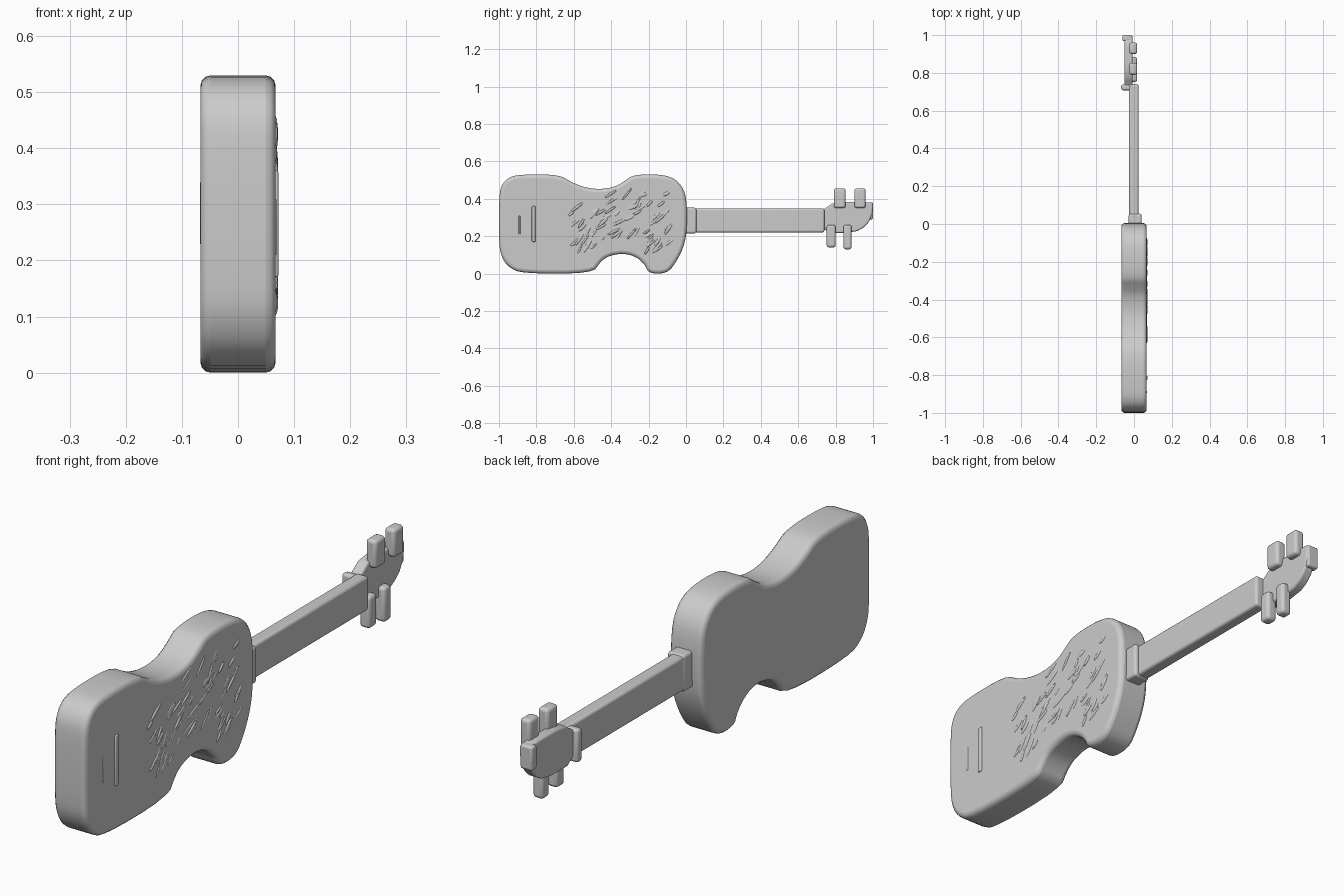
import bpy, bmesh, math, random
from mathutils import Matrix, Vector

cube = bpy.data.objects.get("Cube")
if cube:
    bpy.data.objects.remove(cube, do_unlink=True)

grey = bpy.data.materials.new("plain grey")
grey.use_nodes = True
COLOUR = (0.6, 0.6, 0.6, 1)
grey.diffuse_color = COLOUR
grey.node_tree.nodes["Principled BSDF"].inputs["Base Color"].default_value = COLOUR


def finish(bm, name, bevel=0.0, segments=3):
    """Turn a bmesh into a grey, smooth-shaded object with rounded rims."""
    bmesh.ops.recalc_face_normals(bm, faces=bm.faces)
    mesh = bpy.data.meshes.new(name)
    bm.to_mesh(mesh)
    bm.free()
    mesh.materials.append(grey)
    obj = bpy.data.objects.new(name, mesh)
    bpy.context.collection.objects.link(obj)
    if bevel:
        mod = obj.modifiers.new("rounded rim", 'BEVEL')
        mod.width, mod.segments = bevel, segments
        mod.limit_method, mod.angle_limit = 'ANGLE', math.radians(50)
        mod.use_clamp_overlap = False
    bpy.ops.object.select_all(action='DESELECT')
    obj.select_set(True)
    bpy.context.view_layer.objects.active = obj
    bpy.ops.object.shade_smooth_by_angle(angle=math.radians(40))
    return obj


def soften(points, rounds):
    """Cut the corners of a closed outline, keeping its straight runs."""
    for _ in range(rounds):
        cut = []
        for a, b in zip(points, points[1:] + points[:1]):
            a, b = Vector(a), Vector(b)
            cut += [a.lerp(b, 0.25), a.lerp(b, 0.75)]
        points = cut
    return points


def slab(name, outline, x0, x1, bevel, rounds=2):
    """Extrude a (y, z) outline across the thickness x0..x1."""
    bm = bmesh.new()
    face = bm.faces.new([bm.verts.new((x0, y, z)) for y, z in soften(outline, rounds)])
    side = bmesh.ops.extrude_face_region(bm, geom=[face])["geom"]
    bmesh.ops.translate(bm, vec=(x1 - x0, 0, 0),
                        verts=[v for v in side if isinstance(v, bmesh.types.BMVert)])
    return finish(bm, name, bevel)


def block(name, x, y, z, bevel):
    """Rounded box given by its (low, high) ranges."""
    bm = bmesh.new()
    bmesh.ops.create_cube(bm, size=1)
    for v in bm.verts:
        for i, (lo, hi) in enumerate((x, y, z)):
            v.co[i] = hi if v.co[i] > 0 else lo
    return finish(bm, name, bevel)


# Body: waisted outline with a deep lower cutaway
body = [(-1, .417), (-.985, .475), (-.95, .513), (-.89, .53), (-.68, .53),
        (-.61, .487), (-.54, .46), (-.46, .45), (-.38, .463), (-.33, .493),
        (-.28, .53), (-.11, .53), (-.035, .49), (.005, .41), (.005, .225),
        (-.013, .14), (-.05, .065), (-.10, 0), (-.20, 0), (-.22, .05),
        (-.275, .095), (-.345, .108), (-.42, .092), (-.46, .06), (-.50, 0),
        (-.88, 0), (-.95, .035), (-.985, .085), (-1, .15)]
slab("body", body, -.067, .067, .018)

# Neck with its heel and the ridge behind the nut
block("neck", (-.026, .024), (-.02, .74), (.22, .348), .010)
block("neck_heel", (-.028, .04), (-.02, .055), (.215, .352), .010)
block("nut_ridge", (-.068, -.015), (.708, .738), (.222, .346), .010)

# Headstock and its end plate
head = [(.725, .218), (.725, .338), (.745, .348), (.79, .382), (.985, .382),
        (1.0, .37), (.995, .31), (.965, .255), (.90, .218)]
slab("headstock", head, -.05, -.008, .008, 1)
block("headstock_tip", (-.062, -.012), (.968, 1.0), (.29, .38), .008)

# Tuning pegs: two above, two below
pegs = [("upper_inner", .79, .853, .35, .455), ("upper_outer", .90, .96, .35, .455),
        ("lower_inner", .752, .80, .14, .26), ("lower_outer", .842, .885, .13, .26)]
for label, y0, y1, z0, z1 in pegs:
    block("peg_" + label, (-.026, .017), (y0, y1), (z0, z1), .012)

# Bridge strip and saddle marks, barely raised from the front
block("bridge", (.060, .072), (-.825, -.805), (.17, .36), .004)
block("saddle", (.060, .069), (-.895, -.885), (.21, .31), .003)

# Shallow carved ridges slanting across the front
random.seed(4)
bm = bmesh.new()
for _ in range(60):
    y = random.uniform(-.62, -.09)
    low, high = (.12, .36) if y < -.42 else (.19, .44)
    if y > -.22:
        low = .10
    centre = Vector((.066, y, random.uniform(low, high)))
    size = (random.uniform(.003, .006), random.uniform(.02, .045), random.uniform(.005, .010))
    slant = Matrix.Rotation(math.radians(random.uniform(25, 65)), 4, 'X')
    bmesh.ops.create_icosphere(bm, subdivisions=2, radius=1,
                               matrix=Matrix.Translation(centre) @ slant @ Matrix.Diagonal((*size, 1)))
finish(bm, "front_carving")
